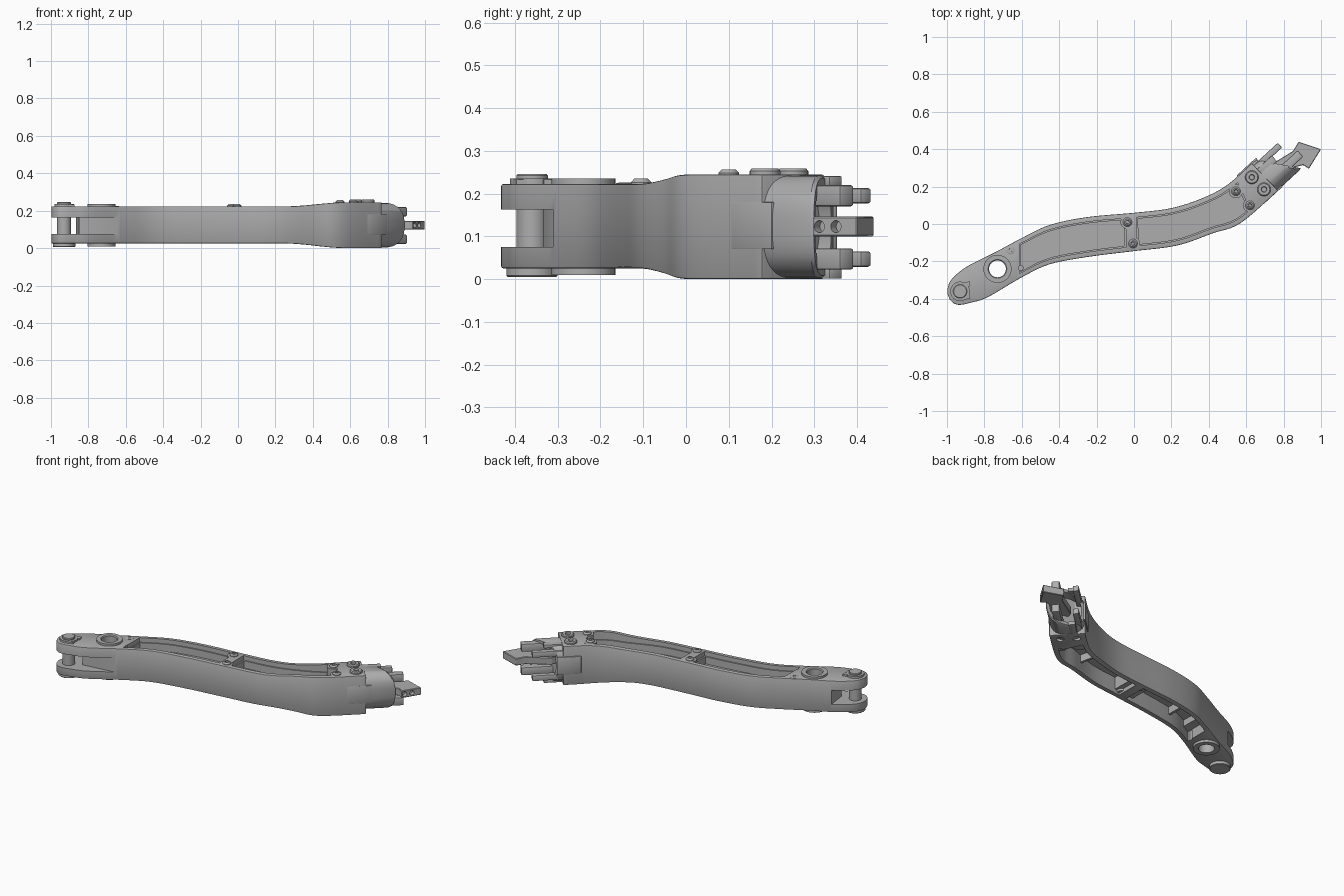
import bpy, bmesh, math
from mathutils import Vector, Matrix

if "Cube" in bpy.data.objects:
    bpy.data.objects.remove(bpy.data.objects["Cube"])

grey = bpy.data.materials.new("machined grey")
grey.use_nodes = True
grey.diffuse_color = (0.42, 0.42, 0.42, 1)
grey.node_tree.nodes["Principled BSDF"].inputs["Base Color"].default_value = (0.42, 0.42, 0.42, 1)


def make(name, bm):
    bmesh.ops.recalc_face_normals(bm, faces=bm.faces)
    mesh = bpy.data.meshes.new(name)
    bm.to_mesh(mesh)
    bm.free()
    mesh.materials.append(grey)
    obj = bpy.data.objects.new(name, mesh)
    bpy.context.collection.objects.link(obj)
    return obj


def select(obj):
    bpy.ops.object.select_all(action='DESELECT')
    obj.select_set(True)
    bpy.context.view_layer.objects.active = obj


def smooth(obj, angle=35):
    select(obj)
    bpy.ops.object.shade_smooth_by_angle(angle=math.radians(angle))
    return obj


def bevel(obj, width, segments=2):
    mod = obj.modifiers.new("bevel", 'BEVEL')
    mod.width, mod.segments = width, segments
    mod.limit_method, mod.angle_limit = 'ANGLE', math.radians(40)
    mod.use_clamp_overlap = False
    select(obj)
    bpy.ops.object.modifier_apply(modifier=mod.name)
    return obj


def cut(obj, cutters):
    for cutter in cutters:
        mod = obj.modifiers.new("cut", 'BOOLEAN')
        mod.operation, mod.solver, mod.object = 'DIFFERENCE', 'EXACT', cutter
        select(obj)
        bpy.ops.object.modifier_apply(modifier=mod.name)
        bpy.data.objects.remove(cutter)


def prism(name, points, z0, z1):
    bm = bmesh.new()
    face = bm.faces.new([bm.verts.new((x, y, z0)) for x, y in points])
    top = bmesh.ops.extrude_face_region(bm, geom=[face])["geom"]
    bmesh.ops.translate(bm, vec=(0, 0, z1 - z0),
                        verts=[v for v in top if isinstance(v, bmesh.types.BMVert)])
    return make(name, bm)


def lathe(name, x, y, profile, closed=False):
    bm = bmesh.new()
    verts = [bm.verts.new((r, 0, z)) for r, z in profile]
    pairs = list(zip(verts, verts[1:])) + ([(verts[-1], verts[0])] if closed else [])
    edges = [bm.edges.new(p) for p in pairs]
    bmesh.ops.spin(bm, geom=verts + edges, cent=(0, 0, 0), axis=(0, 0, 1),
                   angle=math.tau, steps=32)
    bmesh.ops.remove_doubles(bm, verts=bm.verts, dist=1e-5)
    bmesh.ops.translate(bm, vec=(x, y, 0), verts=bm.verts)
    return make(name, bm)


def disc(name, x, y, r, z0, z1):
    return lathe(name, x, y, [(0, z0), (r, z0), (r, z1), (0, z1)])


# Arm outline: matching points on the rear and front edges
REAR = [(-.998, -.35), (-.985, -.31), (-.95, -.27), (-.88, -.22), (-.74, -.15), (-.6, -.075),
        (-.45, -.005), (-.25, .037), (0, .06), (.2, .085), (.37, .14), (.5, .21), (.63, .325)]
FRONT = [(-.998, -.37), (-.98, -.41), (-.94, -.432), (-.87, -.42), (-.78, -.39), (-.6, -.285),
         (-.45, -.215), (-.24, -.175), (0, -.145), (.23, -.115), (.42, -.05), (.57, .005), (.77, .178)]


def along(points, t):
    i = min(int(t), len(points) - 2)
    f = t - i
    a, b, c, d = [Vector(points[max(0, min(len(points) - 1, i + k))]) for k in (-1, 0, 1, 2)]
    return 0.5 * (2 * b + (c - a) * f + (2 * a - 5 * b + 4 * c - d) * f ** 2
                  + (3 * b - a - 3 * c + d) * f ** 3)


def heights(x):
    f = max(0, min(1, (x - .25) / .33))
    f = f * f * (3 - 2 * f)
    return .025 * (1 - f), .223 + .022 * f


def strip(name, t0, t1, inset, zs=None, steps=60):
    bm = bmesh.new()
    rings = []
    for i in range(steps + 1):
        t = t0 + (t1 - t0) * i / steps
        rear, front = along(REAR, t), along(FRONT, t)
        across = (front - rear).normalized() * inset
        ring = []
        for p, levels in ((rear + across, (0, 1)), (front - across, (1, 0))):
            span = zs or heights(p.x)
            ring += [bm.verts.new((p.x, p.y, span[k])) for k in levels]
        rings.append(ring)
    for a, b in zip(rings, rings[1:]):
        for k in range(4):
            j = (k + 1) % 4
            bm.faces.new((a[k], a[j], b[j], b[k]))
    bm.faces.new(rings[0])
    bm.faces.new(rings[-1])
    return make(name, bm)


# Main arm with pockets above and below, fork slot and bores
PIN, BUSH = (-.93, -.36), (-.73, -.24)
BIG = [(.63, .25), (.695, .185)]
SMALL = [(-.66, -.14), (-.035, .01), (-.005, -.105), (.545, .175), (.62, .1)]
arm = bevel(strip("curved_arm", 0, 12, 0, steps=72), .005)
cutters = [prism("slot", [(-1.1, -.5), (-.6, -.5), (-.64, -.31), (-.85, -.335), (-.875, -.15),
                          (-1.1, -.15)], .075, .163),
           disc("bush_bore", *BUSH, .06, -.1, .4), disc("small_hole", -.605, -.235, .013, -.1, .4)]
for t0, t1 in ((4.92, 7.82), (8.06, 11.3)):
    cutters += [strip("pocket", t0, t1, .026, (.195, .4)),
                strip("deep_pocket", t0 + .04, t1 - .04, .034, (.15, .3)),
                strip("lower_pocket", t0, t1, .03, (-.1, .125))]
cutters += [disc("screw_recess", x, y, .022, -.1, .018) for x, y in BIG]
cutters += [disc("screw_recess", x, y, .012, -.1, .04) for x, y in SMALL[3:]]
cut(arm, cutters)
smooth(arm)

# Screw bosses and screws
for i, (x, y) in enumerate(SMALL):
    low, top = heights(x)
    if i:
        smooth(disc("screw_boss", x, y, .037, low + .012, top - .001))
    rise = .012 if i else .003
    smooth(lathe("small_screw", x, y, [(0, top - .02), (.024, top - .02), (.024, top + rise * .3),
           (.016, top + rise), (.009, top + rise), (.008, top - .004), (0, top - .004)]))
for x, y in BIG:
    smooth(lathe("large_screw", x, y, [(0, .22), (.036, .22), (.036, .253), (.031, .259),
           (.015, .259), (.013, .247), (0, .247)]))

# Reinforcing ribs and step block under the arm
for t0, t1, low in ((7.6, 8.2, .05), (6.2, 6.28, .08), (9.6, 9.68, .08), (4.9, 5.3, .085)):
    strip("lower_rib", t0, t1, .025, (low, .13), 6)

# Pivot pin with retaining clip
smooth(lathe("pivot_pin", *PIN, [(0, .005), (.057, .005), (.06, .008), (.06, .03), (.037, .03),
       (.037, .242), (.034, .246), (0, .246)]))
smooth(lathe("clip_ring", *PIN, [(.036, .222), (.052, .222), (.052, .235), (.036, .235)], True))
for dy in (-.045, .02):
    prism("clip_tab", [(-.905, -.36 + dy), (-.875, -.352 + dy), (-.88, -.325 + dy),
                       (-.91, -.335 + dy)], .222, .233)

# Hollow bushing
smooth(lathe("bushing", *BUSH, [(.045, .01), (.075, .01), (.075, .236), (.05, .236),
                                (.045, .231)], True))

# Connector end: s runs along its axis, n across it
AXIS = Vector((.736, .677, 0))
SIDE = Vector((-.677, .736, 0))
MID = -.286


def place(s, n, z):
    return AXIS * s + SIDE * n + Vector((0, 0, z))


def end_box(name, s0, s1, n, width, z, height, edge=.006):
    bm = bmesh.new()
    bmesh.ops.create_cube(bm, size=1)
    for v in bm.verts:
        c = v.co
        v.co = place((s0 + s1) / 2 + c.x * (s1 - s0), n + c.y * width, z + c.z * height)
    return smooth(bevel(make(name, bm), edge))


# Rounded sleeve with slanted, hollow mouth
bm = bmesh.new()
rings = []
for depth, scale in ((None, 1), (.012, 1), (0, .95), (0, .8), (.07, .78)):
    ring = []
    for k in range(48):
        a = math.tau * k / 48
        c, s = math.cos(a), math.sin(a)
        n = math.copysign(abs(c) ** .75, c) * .102 * scale
        z = math.copysign(abs(s) ** .75, s) * .12 * scale
        mouth = .785 - n * .75
        ring.append(bm.verts.new(place(.62 if depth is None else mouth - depth, MID + n, .1225 + z)))
    rings.append(ring)
for a, b in zip(rings, rings[1:]):
    for k in range(48):
        j = (k + 1) % 48
        bm.faces.new((a[k], a[j], b[j], b[k]))
bm.faces.new(rings[0])
bm.faces.new(rings[-1])
smooth(make("connector_sleeve", bm))

# Locating tongues on both flanks
for n in (MID - .099, MID + .099):
    end_box("locating_tongue", .58, .72, n, .012, .125, .11, .003)

# Upper and lower prongs
for z, sign in ((.195, 1), (.047, -1)):
    end_box("front_prong", .68, .91, -.325, .045, z, .05)
    end_box("rear_prong", .66, .86, -.218, .034, z, .036)
    end_box("key_prong", .66, .79, -.25, .04, z + sign * .035, .022, .003)

# Flat contact blade with two holes in its end
blade = bevel(prism("contact_blade", [(.7, .24), (.8, .29), (.905, .315), (.935, .295), (1, .4),
                    (.88, .44), (.85, .39), (.72, .31)], .1, .146), .003, 1)
holes = []
for x, y in ((.945, .312), (.97, .35)):
    hole = disc("hole", 0, 0, .014, -.025, .03)
    turn = Matrix.Rotation(math.atan2(-.53, .85), 4, 'Z') @ Matrix.Rotation(math.pi / 2, 4, 'Y')
    hole.data.transform(Matrix.Translation((x, y, .123)) @ turn)
    holes.append(hole)
cut(blade, holes)
smooth(blade)
